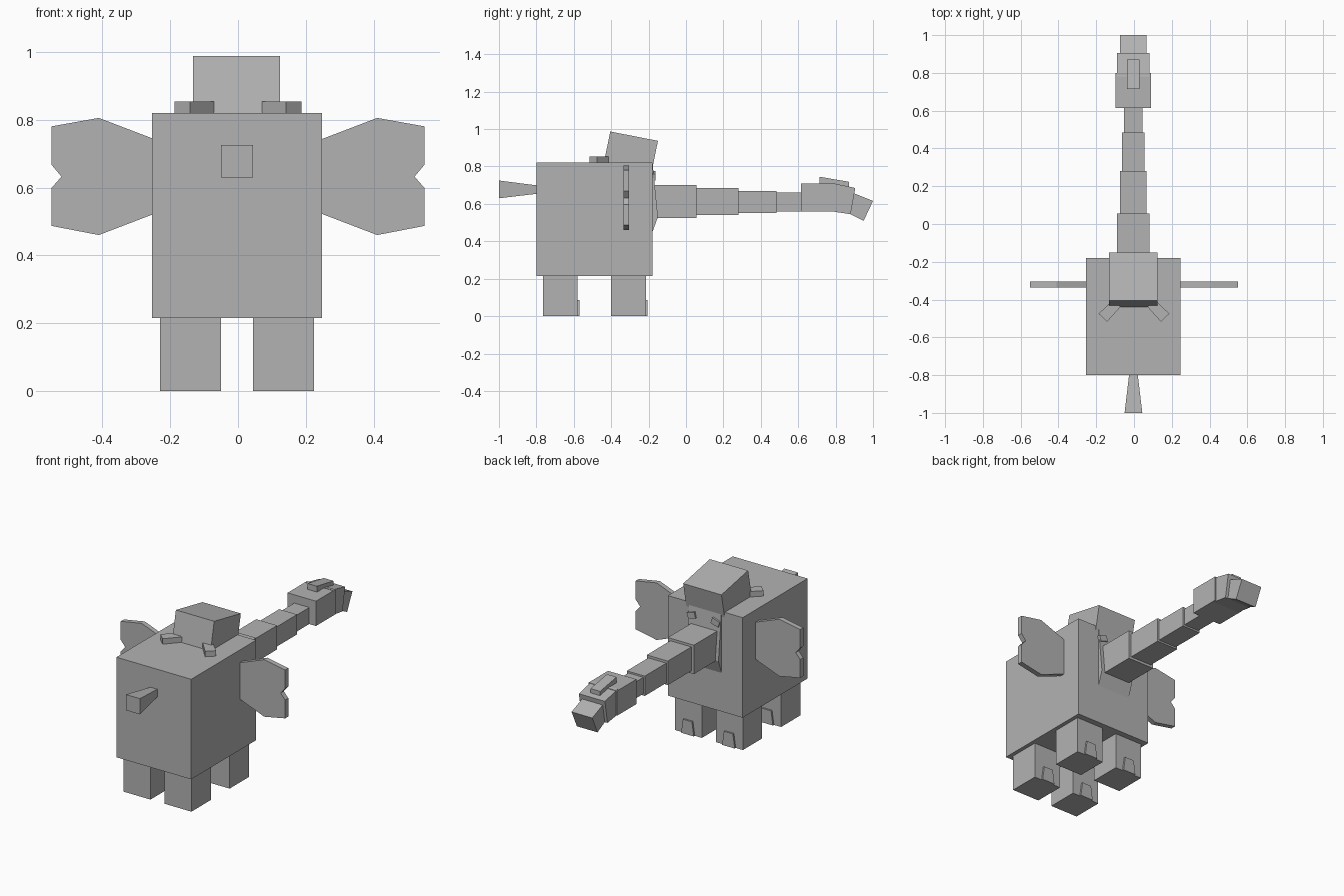
import bpy
from mathutils import Matrix, Vector

default = bpy.data.objects.get("Cube")
if default:
    bpy.data.objects.remove(default, do_unlink=True)

GREY = (0.45, 0.45, 0.45, 1)
skin = bpy.data.materials.new("grey skin")
skin.use_nodes = True
skin.diffuse_color = GREY
skin.node_tree.nodes["Principled BSDF"].inputs["Base Color"].default_value = GREY


def make(name, rings):
    """Closed solid between two matching rings of points."""
    n = len(rings[0])
    faces = [tuple(range(n)), tuple(reversed(range(n, 2 * n)))]
    faces += [(i, n + i, n + (i + 1) % n, (i + 1) % n) for i in range(n)]
    mesh = bpy.data.meshes.new(name)
    mesh.from_pydata([Vector(p) for p in rings[0] + rings[1]], [], faces)
    obj = bpy.data.objects.new(name, mesh)
    bpy.context.collection.objects.link(obj)
    mesh.materials.append(skin)
    # consistent outward normals
    import bmesh
    bm = bmesh.new()
    bm.from_mesh(mesh)
    bmesh.ops.recalc_face_normals(bm, faces=bm.faces)
    bm.to_mesh(mesh)
    bm.free()
    return obj


def side_prism(name, outline, half, cx=-0.004):
    """Extrude a (y, z) outline across x."""
    return make(name, [[(cx + s * half, y, z) for y, z in outline] for s in (-1, 1)])


def front_prism(name, outline, y0, y1):
    """Extrude an (x, z) outline along y."""
    return make(name, [[(x, y, z) for x, z in outline] for y in (y0, y1)])


def rect(a0, a1, b0, b1):
    return [(a0, b0), (a1, b0), (a1, b1), (a0, b1)]


# Body and tilted head
side_prism("body", rect(-0.80, -0.18, 0.215, 0.82), 0.25, -0.003)
side_prism("head", [(-0.405, 0.987), (-0.15, 0.937), (-0.19, 0.74), (-0.445, 0.79)], 0.128)
side_prism("jaw", [(-0.19, 0.82), (-0.178, 0.81), (-0.15, 0.53), (-0.183, 0.44), (-0.25, 0.46)], 0.108)

# Trunk: straight segments, then the bent end
for i, (y0, y1, z0, z1, half) in enumerate([
        (-0.19, 0.055, 0.525, 0.70, 0.087),
        (0.055, 0.28, 0.54, 0.685, 0.070),
        (0.28, 0.485, 0.55, 0.67, 0.060),
        (0.485, 0.615, 0.56, 0.66, 0.050),
        (0.615, 0.80, 0.56, 0.71, 0.095)]):
    side_prism(f"trunk_segment_{i + 1}", rect(y0, y1, z0, z1), half)
side_prism("trunk_bend", [(0.78, 0.712), (0.905, 0.685), (0.88, 0.545), (0.78, 0.56)], 0.087)
side_prism("trunk_tip", [(0.90, 0.656), (1.0, 0.616), (0.95, 0.51), (0.87, 0.55)], 0.069)
side_prism("trunk_ridge", [(0.715, 0.745), (0.872, 0.718), (0.872, 0.68), (0.715, 0.705)], 0.032)

# Tail flaring towards its end
make("tail", [[(x - 0.003, -1.0, z) for x, z in rect(-0.047, 0.047, 0.63, 0.725)],
              [(x - 0.003, -0.79, z) for x, z in rect(-0.022, 0.022, 0.655, 0.698)]])

# Paired parts
EAR = [(0.24, 0.74), (0.41, 0.805), (0.55, 0.78), (0.55, 0.668), (0.52, 0.632),
       (0.55, 0.598), (0.55, 0.487), (0.41, 0.46), (0.24, 0.525)]
for side, s in (("left", 1), ("right", -1)):
    front_prism(f"{side}_ear", [(s * x, z) for x, z in EAR], -0.335, -0.305)

    # Short bar angled out from the head
    bar = [(0.125, -0.415), (0.187, -0.475), (0.142, -0.517), (0.07, -0.437)]
    make(f"{side}_brow_bar", [[(s * x, y, z) for x, y in bar] for z in (0.81, 0.853)])

    # Small tilted eye block beside the trunk
    eye = front_prism(f"{side}_eye", rect(-0.026, 0.026, -0.018, 0.018), -0.02, 0.02)
    eye.matrix_world = Matrix.Translation((s * 0.08, -0.183, 0.75)) @ Matrix.Rotation(s * 0.3, 4, "Y")

    # Legs with a tapered toenail plate
    for end, y in (("front", -0.765), ("back", -0.40)):
        cx = s * 0.137 - 0.003
        side_prism(f"{side}_{end}_leg", rect(y, y + 0.185, 0, 0.22), 0.09, cx)
        nail = [(-0.042, 0), (0.042, 0), (0.03, 0.085), (-0.03, 0.085)]
        front_prism(f"{side}_{end}_toenail", [(cx + x, z) for x, z in nail], y + 0.18, y + 0.195)
